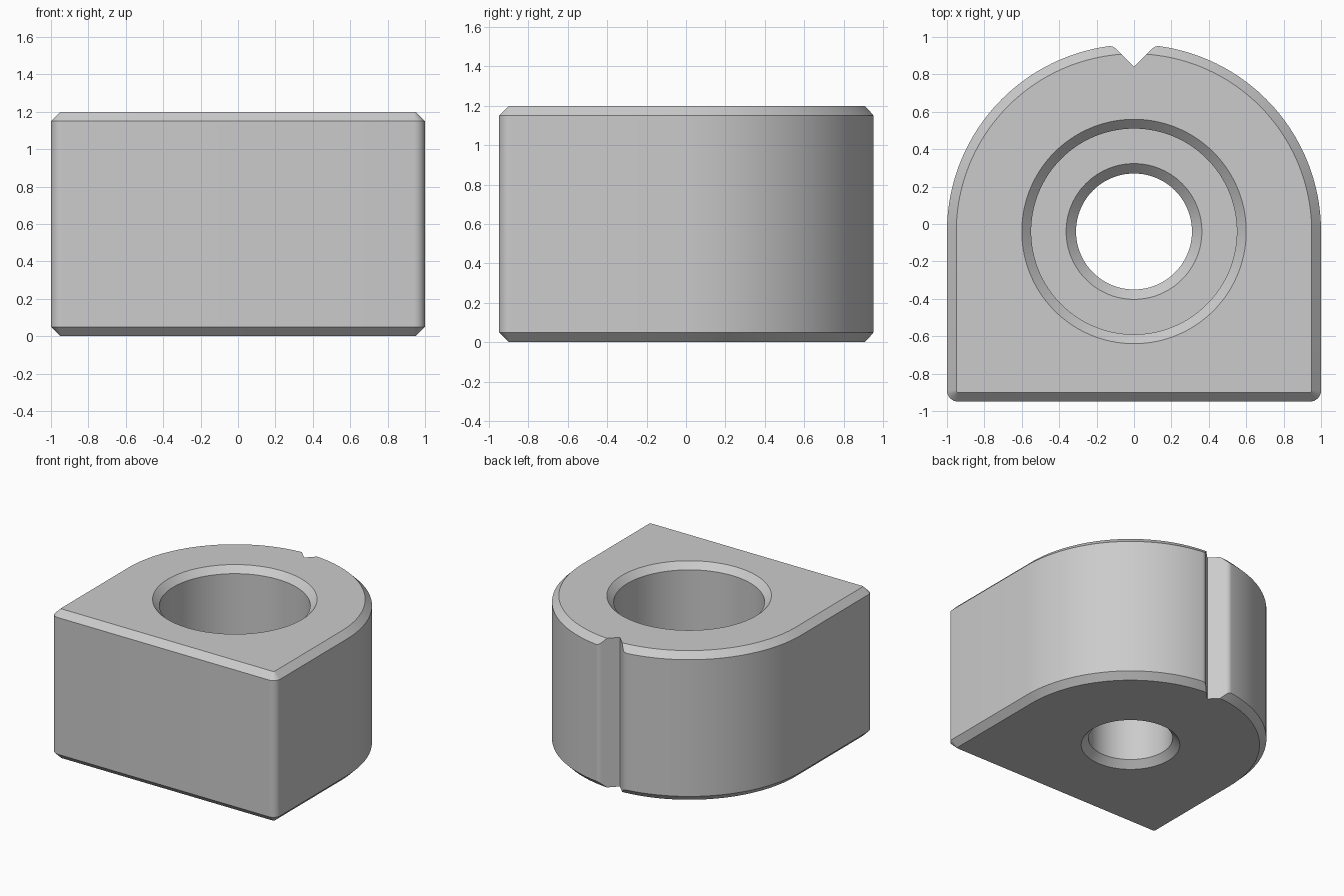
import bpy, bmesh
from math import sin, cos, pi, radians, atan2, hypot

cube = bpy.data.objects.get("Cube")
if cube:
    bpy.data.objects.remove(cube, do_unlink=True)

HEIGHT, CHAMFER = 1.2, 0.05
AXIS_Y = -0.04          # centre of the round back and of the bore
FRONT_Y = -0.95
CORNER = 0.06

steel = bpy.data.materials.new("plain grey metal")
steel.use_nodes = True
GREY = (0.6, 0.6, 0.6, 1)
steel.diffuse_color = GREY
steel.node_tree.nodes["Principled BSDF"].inputs["Base Color"].default_value = GREY


def arc(cx, cy, r, a0, a1, steps):
    """Points on an arc, angles in degrees."""
    angles = [radians(a0 + (a1 - a0) * i / steps) for i in range(steps + 1)]
    return [(cx + r * cos(a), cy + r * sin(a)) for a in angles]


def outline(inset):
    """Arch-shaped plan, round at the back, moved inwards by inset."""
    x, y, r = 1 - CORNER, FRONT_Y + CORNER, CORNER - inset
    return (arc(0, AXIS_Y, 1 - inset, 0, 180, 96)
            + arc(-x, y, r, 180, 270, 8)
            + arc(x, y, r, 270, 360, 8))


def stack(name, rings):
    """Closed solid from (z, points) rings of equal length."""
    bm = bmesh.new()
    loops = [[bm.verts.new((x, y, z)) for x, y in pts] for z, pts in rings]
    n = len(loops[0])
    for low, high in zip(loops, loops[1:]):
        for i in range(n):
            j = (i + 1) % n
            bm.faces.new((low[i], low[j], high[j], high[i]))
    bm.faces.new(loops[0][::-1])
    bm.faces.new(loops[-1])
    bmesh.ops.recalc_face_normals(bm, faces=bm.faces)
    mesh = bpy.data.meshes.new(name)
    bm.to_mesh(mesh)
    bm.free()
    mesh.materials.append(steel)
    obj = bpy.data.objects.new(name, mesh)
    bpy.context.collection.objects.link(obj)
    return obj


# Block with chamfered top and bottom edges
block = stack("arched_block", [
    (0, outline(CHAMFER)), (CHAMFER, outline(0)),
    (HEIGHT - CHAMFER, outline(0)), (HEIGHT, outline(CHAMFER))])

# Stepped bore: chamfered through hole and wide counterbore
LEDGE, HOLE, BORE, BEVEL = 0.55, 0.31, 0.55, 0.053
steps = [(-0.1, HOLE + BEVEL), (0, HOLE + BEVEL), (BEVEL, HOLE),
         (LEDGE - BEVEL, HOLE), (LEDGE, HOLE + BEVEL), (LEDGE, BORE),
         (HEIGHT - CHAMFER, BORE), (HEIGHT, BORE + CHAMFER),
         (HEIGHT + 0.1, BORE + CHAMFER)]
bore = stack("bore_cutter", [(z, arc(0, AXIS_Y, r, 0, 354 + 3, 119)) for z, r in steps])

# Vertical V notch at the back with rounded lips
LIP, LIP_X, LIP_Y = 0.05, 0.131, 0.901
tangent = atan2(LIP_Y - AXIS_Y, LIP_X) * 180 / pi
right = arc(LIP_X, LIP_Y, LIP, 135, tangent, 8)
right.append((right[-1][0] * 1.1, AXIS_Y + (right[-1][1] - AXIS_Y) * 1.1))
left = [(-x, y) for x, y in reversed(right)]
plan = [(0, 0.84)] + right + left
notch = stack("notch_cutter", [(-0.1, plan), (HEIGHT + 0.1, plan)])

# Cut both features and keep the finished mesh
for cutter in (bore, notch):
    cutter.hide_render = True
    mod = block.modifiers.new(cutter.name, "BOOLEAN")
    mod.operation = "DIFFERENCE"
    mod.solver = "EXACT"
    mod.object = cutter
bpy.context.view_layer.update()
graph = bpy.context.evaluated_depsgraph_get()
finished = bpy.data.meshes.new_from_object(block.evaluated_get(graph))
block.modifiers.clear()
block.data = finished
for cutter in (bore, notch):
    bpy.data.objects.remove(cutter, do_unlink=True)

# Smooth round walls, crisp chamfers
bpy.ops.object.select_all(action="DESELECT")
block.select_set(True)
bpy.context.view_layer.objects.active = block
bpy.ops.object.shade_smooth_by_angle(angle=radians(30))
